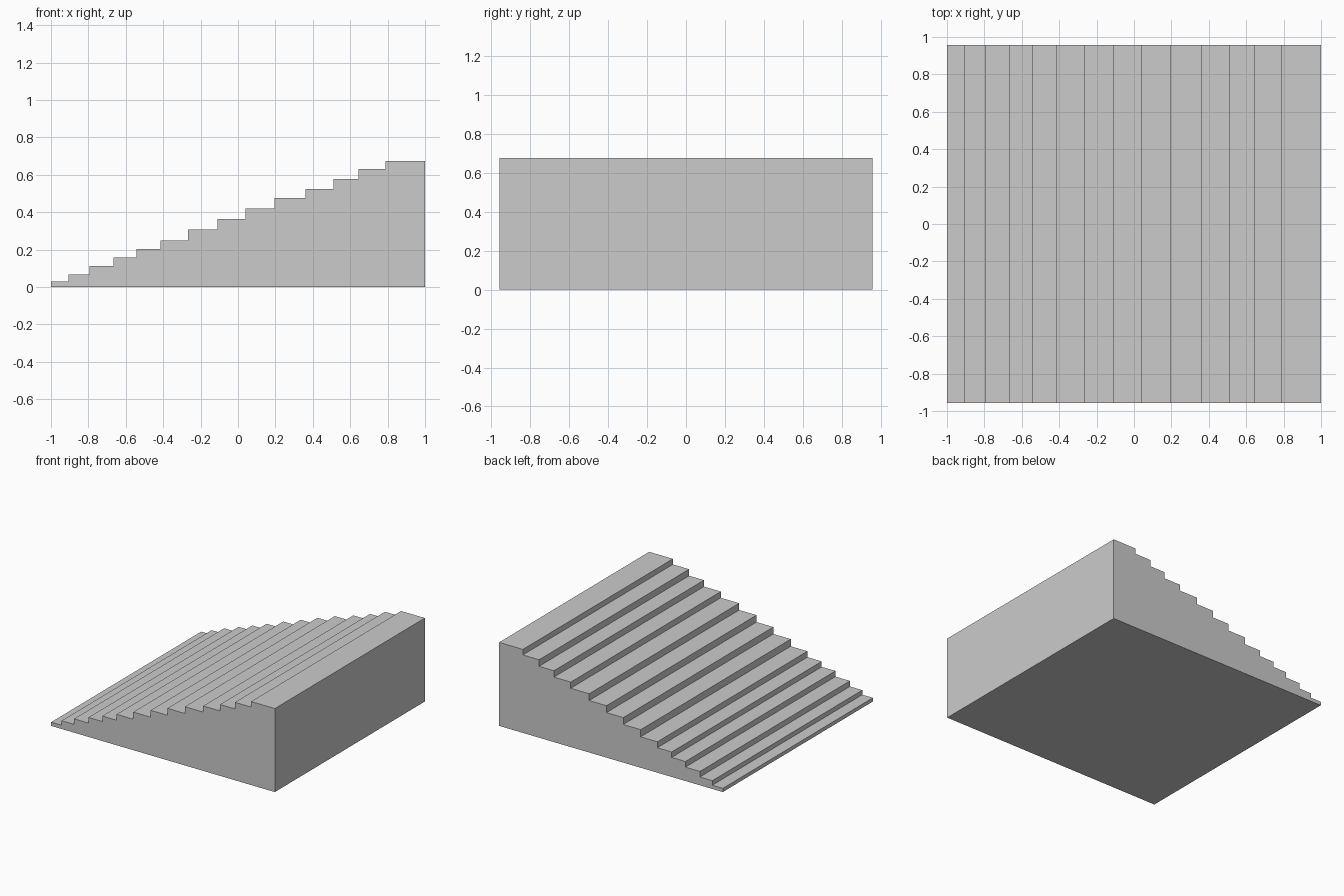
import bpy
import bmesh

if "Cube" in bpy.data.objects:
    bpy.data.objects.remove(bpy.data.objects["Cube"])

HALF_WIDTH = 0.958
BACK_X = 1.0

# Each step: (x of its riser, height of its tread)
steps = [
    (-1.0, 0.03), (-0.906, 0.067), (-0.795, 0.112), (-0.666, 0.158),
    (-0.543, 0.202), (-0.415, 0.25), (-0.266, 0.308), (-0.11, 0.364),
    (0.04, 0.42), (0.195, 0.475), (0.36, 0.525), (0.51, 0.577),
    (0.643, 0.63), (0.788, 0.675),
]

# Stepped side profile, from the front bottom edge up to the back
profile = []
height = 0.0
for x, tread in steps:
    profile += [(x, height), (x, tread)]
    height = tread
profile += [(BACK_X, height), (BACK_X, 0.0)]

# Extrude the profile across the width into one solid block
bm = bmesh.new()
side = bm.faces.new([bm.verts.new((x, -HALF_WIDTH, z)) for x, z in profile])
extruded = bmesh.ops.extrude_face_region(bm, geom=[side], use_keep_orig=True)
moved = [v for v in extruded["geom"] if isinstance(v, bmesh.types.BMVert)]
bmesh.ops.translate(bm, verts=moved, vec=(0, 2 * HALF_WIDTH, 0))
bmesh.ops.recalc_face_normals(bm, faces=bm.faces)

mesh = bpy.data.meshes.new("staircase")
bm.to_mesh(mesh)
bm.free()
staircase = bpy.data.objects.new("staircase", mesh)
bpy.context.collection.objects.link(staircase)
